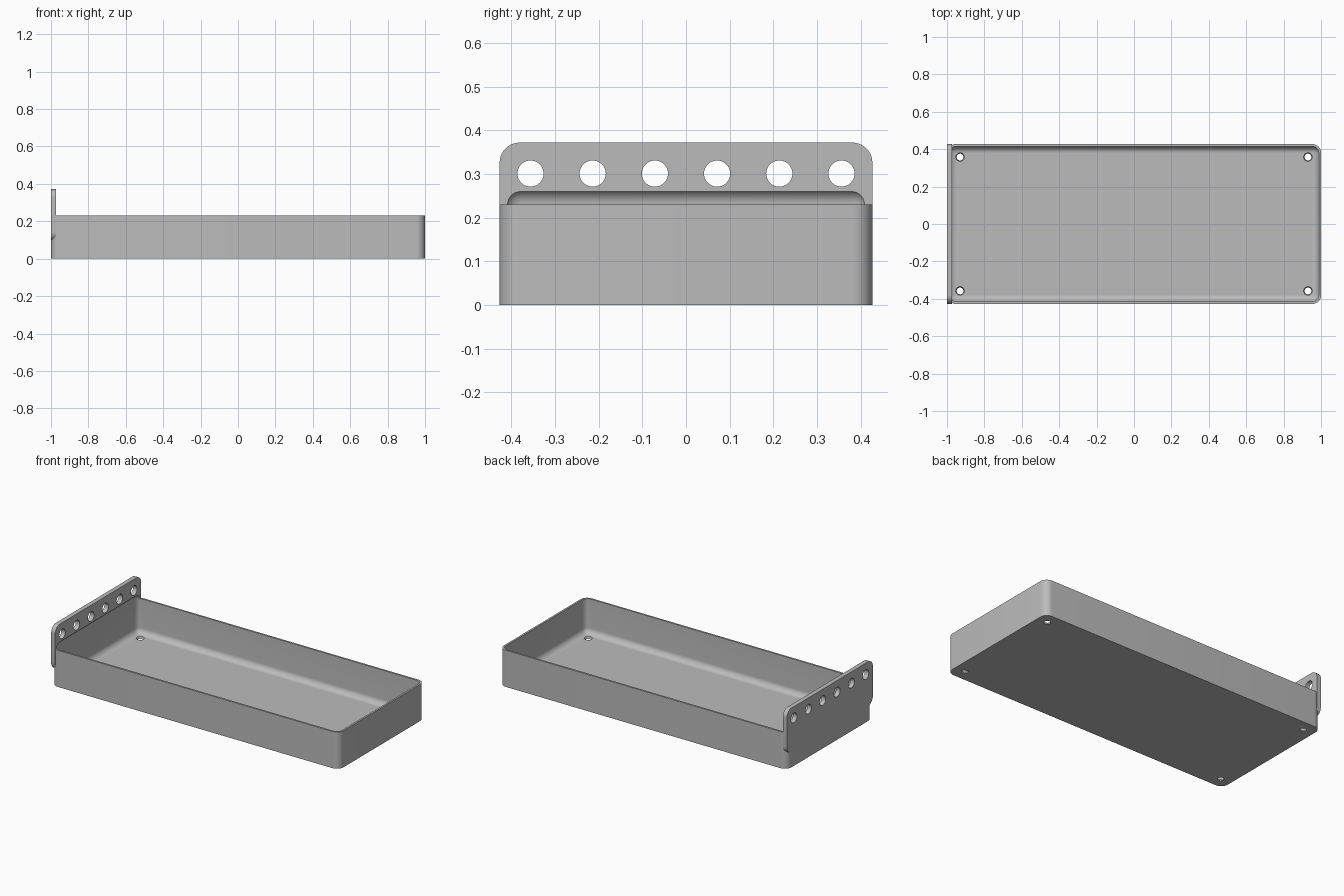
import bpy
import bmesh
from math import radians
from mathutils import Matrix, Vector

cube = bpy.data.objects.get("Cube")
if cube:
    bpy.data.objects.remove(cube, do_unlink=True)

HALF_Y, RIM_Z, WALL, CORNER, FILLET = 0.427, 0.23, 0.012, 0.046, 0.036
PLATE_THICK, PLATE_BOTTOM, PLATE_TOP = 0.028, 0.095, 0.372

grey = bpy.data.materials.new("light_grey")
grey.use_nodes = True
colour = (0.5, 0.5, 0.5, 1)
grey.diffuse_color = colour
grey.node_tree.nodes["Principled BSDF"].inputs["Base Color"].default_value = colour


def add_object(name, bm):
    mesh = bpy.data.meshes.new(name)
    bm.to_mesh(mesh)
    bm.free()
    mesh.materials.append(grey)
    obj = bpy.data.objects.new(name, mesh)
    bpy.context.collection.objects.link(obj)
    return obj


def rounded_box(name, low, high, radius, axis=None):
    """Box with the edges along one axis rounded, or all edges."""
    low, high = Vector(low), Vector(high)
    bm = bmesh.new()
    bmesh.ops.create_cube(bm, size=1)
    bmesh.ops.scale(bm, vec=high - low, verts=bm.verts)
    bmesh.ops.translate(bm, vec=(low + high) / 2, verts=bm.verts)
    edges = [e for e in bm.edges if axis is None
             or abs(e.verts[0].co[axis] - e.verts[1].co[axis]) > 1e-4]
    bmesh.ops.bevel(bm, geom=edges, offset=radius, segments=10,
                    profile=0.5, affect='EDGES')
    return add_object(name, bm)


def add_cone(bm, centre, r_low, r_high, depth, rotation=Matrix()):
    bmesh.ops.create_cone(bm, cap_ends=True, segments=40, radius1=r_low,
                          radius2=r_high, depth=depth,
                          matrix=Matrix.Translation(centre) @ rotation)


def combine(target, tool, operation):
    """Apply a boolean and remove the tool."""
    tool.hide_render = True
    mod = target.modifiers.new("boolean", 'BOOLEAN')
    mod.operation, mod.object, mod.solver = operation, tool, 'EXACT'
    bpy.context.view_layer.update()
    evaluated = target.evaluated_get(bpy.context.evaluated_depsgraph_get())
    result = bpy.data.meshes.new_from_object(evaluated)
    target.modifiers.clear()
    target.data = result
    bpy.data.objects.remove(tool, do_unlink=True)


# Tray block with the hanging plate flush on its end
tray = rounded_box("tray_with_hanging_plate", (-1, -HALF_Y, 0),
                   (1, HALF_Y, RIM_Z), CORNER, axis=2)
plate = rounded_box("hanging_plate", (-1, -HALF_Y, PLATE_BOTTOM),
                    (-1 + PLATE_THICK, HALF_Y, PLATE_TOP), CORNER, axis=0)
combine(tray, plate, 'UNION')

# Filleted cavity, which also scoops the foot of the plate
inner_x, inner_y = 1 - WALL, HALF_Y - WALL
cavity = rounded_box("cavity_cutter", (-inner_x, -inner_y, WALL),
                     (inner_x, inner_y, RIM_Z + FILLET), FILLET)
combine(tray, cavity, 'DIFFERENCE')

# Row of holes along the plate
bm = bmesh.new()
sideways = Matrix.Rotation(radians(90), 4, 'Y')
for i in range(6):
    add_cone(bm, (-1, (i - 2.5) * 0.1425, 0.301), 0.03, 0.03, 0.2, sideways)
combine(tray, add_object("plate_hole_cutter", bm), 'DIFFERENCE')

# Tapered drain holes at the floor corners
bm = bmesh.new()
for x in (-0.93, 0.93):
    for y in (-0.358, 0.358):
        add_cone(bm, (x, y, 0.008), 0.014, 0.029, 0.036)
combine(tray, add_object("drain_hole_cutter", bm), 'DIFFERENCE')

# Smooth fillets, crisp edges
bpy.ops.object.select_all(action='DESELECT')
tray.select_set(True)
bpy.context.view_layer.objects.active = tray
bpy.ops.object.shade_smooth_by_angle(angle=radians(30))
